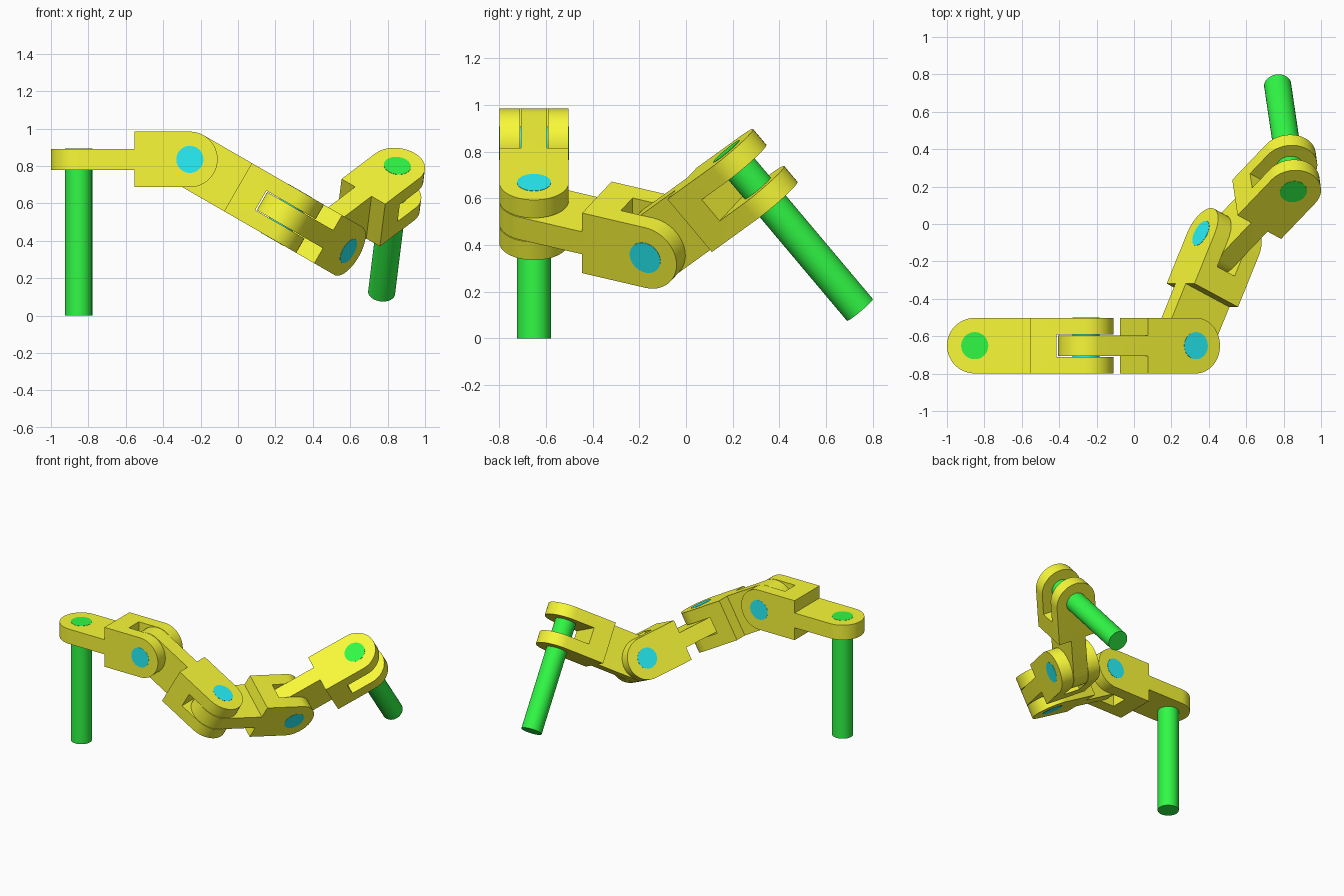
import bpy, bmesh
from math import radians, pi, cos, sin
from mathutils import Matrix, Vector

if "Cube" in bpy.data.objects:
    bpy.data.objects.remove(bpy.data.objects["Cube"])

U = 0.1485          # half width of a link; pivots are 4U apart
TONGUE = 0.111      # tongue thickness
SLOT = 0.119        # fork slot width
PIN_R = 0.0725
SEG = 48


def material(name, rgb):
    m = bpy.data.materials.new(name)
    m.diffuse_color = (*rgb, 1)
    m.use_nodes = True
    m.node_tree.nodes["Principled BSDF"].inputs["Base Color"].default_value = m.diffuse_color
    return m


yellow = material("yellow", (0.95, 0.95, 0.04))
cyan = material("cyan", (0.02, 0.90, 0.95))
green = material("green", (0.03, 0.95, 0.06))


def prism(name, profile, thickness, axis):
    """Extrude an (x, side) profile symmetrically along Z or Y."""
    bm = bmesh.new()
    verts = [bm.verts.new((x, s, -thickness / 2)) for x, s in profile]
    face = bm.faces.new(verts)
    new = bmesh.ops.extrude_face_region(bm, geom=[face])["geom"]
    bmesh.ops.translate(bm, vec=(0, 0, thickness),
                        verts=[g for g in new if isinstance(g, bmesh.types.BMVert)])
    if axis == 'Y':
        bm.transform(Matrix.Rotation(pi / 2, 4, 'X'))
    bmesh.ops.recalc_face_normals(bm, faces=bm.faces)
    me = bpy.data.meshes.new(name)
    bm.to_mesh(me)
    bm.free()
    ob = bpy.data.objects.new(name, me)
    bpy.context.collection.objects.link(ob)
    return ob


def arc(cx, start):
    n = SEG // 2
    return [(cx + U * cos(start + pi * i / n), U * sin(start + pi * i / n)) for i in range(n + 1)]


def soften(me):
    me.shade_smooth()
    me.set_sharp_from_angle(angle=radians(30))


# Link shape: flat rounded tongue plus a slotted, rounded fork turned 90 degrees
fork = prism("fork", [(2 * U, U), (2 * U, -U)] + arc(4 * U, -pi / 2), 2 * U, 'Y')
s0, s1 = 2.95 * U, 6 * U
slot = prism("slot_cutter", [(s0, -2 * U), (s1, -2 * U), (s1, 2 * U), (s0, 2 * U)], SLOT, 'Y')
tongue = prism("tongue", arc(0, pi / 2) + [(2.5 * U, -U), (2.5 * U, U)], TONGUE, 'Z')
for helper, op in ((slot, 'DIFFERENCE'), (tongue, 'UNION')):
    mod = fork.modifiers.new(op.lower(), 'BOOLEAN')
    mod.operation, mod.object, mod.solver = op, helper, 'EXACT'
deps = bpy.context.evaluated_depsgraph_get()
link_mesh = bpy.data.meshes.new_from_object(fork.evaluated_get(deps))
link_mesh.name = "link"
for ob in (fork, slot, tongue):
    bpy.data.objects.remove(ob)
link_mesh.materials.clear()
link_mesh.materials.append(yellow)
soften(link_mesh)


def rod(name, a, b, mat):
    """Cylinder between two world points."""
    d = b - a
    bm = bmesh.new()
    bmesh.ops.create_cone(bm, cap_ends=True, segments=SEG, radius1=PIN_R, radius2=PIN_R, depth=d.length)
    bm.transform(Matrix.Translation((a + b) / 2) @ d.to_track_quat('Z', 'Y').to_matrix().to_4x4())
    me = bpy.data.meshes.new(name)
    bm.to_mesh(me)
    bm.free()
    me.materials.append(mat)
    soften(me)
    bpy.context.collection.objects.link(bpy.data.objects.new(name, me))


# Chain of four links, each bent about the previous fork's pin
E = 0.0015          # pins stand just proud of the faces
base_z = 6 * U - TONGUE / 2
M = Matrix.Translation((-1 + U, -0.799 + U, base_z))
rod("start_post", Vector((-1 + U, -0.799 + U, 0)), Vector((-1 + U, -0.799 + U, 6 * U + E)), green)
for i, bend in enumerate((30, 65, 45, None)):
    ob = bpy.data.objects.new(f"link_{i + 1}", link_mesh)
    ob.matrix_world = M
    bpy.context.collection.objects.link(ob)
    top = M @ Vector((4 * U, -U - E, 0))
    if bend is None:
        rod("end_post", top, M @ Vector((4 * U, 5 * U, 0)), green)
    else:
        rod(f"pivot_pin_{i + 1}", top, M @ Vector((4 * U, U + E, 0)), cyan)
        M = (M @ Matrix.Translation((4 * U, 0, 0)) @ Matrix.Rotation(radians(bend), 4, 'Y')
             @ Matrix.Rotation(pi / 2, 4, 'X'))
